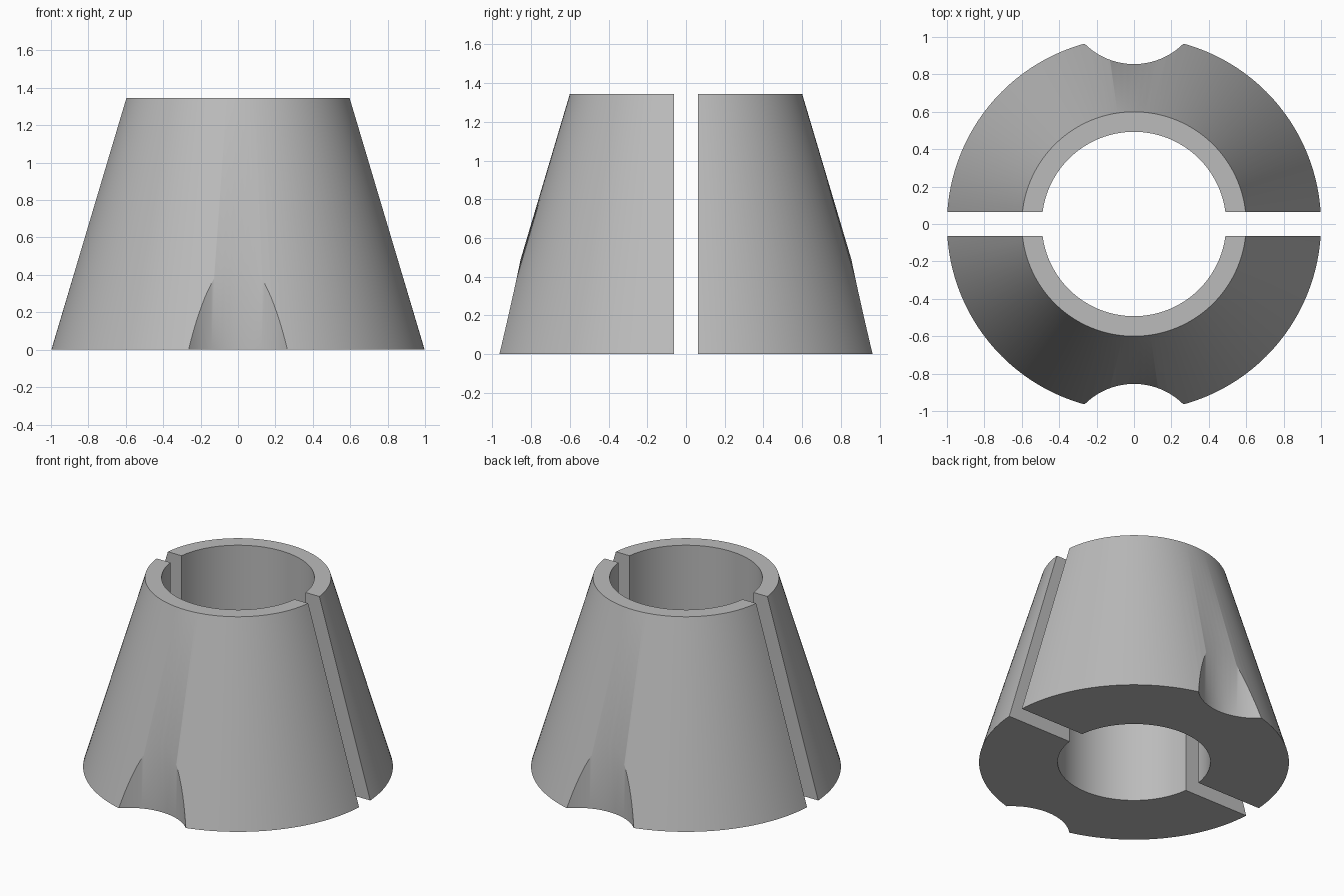
import bpy, math
from mathutils import Matrix

if "Cube" in bpy.data.objects:
    bpy.data.objects.remove(bpy.data.objects["Cube"])

HEIGHT, R_BASE, R_TOP, R_BORE = 1.345, 1.0, 0.6, 0.493
SLOT = 0.063                        # half the gap between the two jaws
NOTCH_R, NOTCH_Y = 0.374, 1.229     # upright scoop in each jaw's foot

grey = bpy.data.materials.new("mid_grey")
grey.use_nodes = True
colour = (0.5, 0.5, 0.5, 1)
grey.diffuse_color = colour
grey.node_tree.nodes["Principled BSDF"].inputs["Base Color"].default_value = colour


def cylinder(radius, y=0):
    bpy.ops.mesh.primitive_cylinder_add(
        vertices=128, radius=radius, depth=4, location=(0, y, 0))
    return bpy.context.object


def cut(target, cutter):
    """Subtract the cutter for good, then discard it."""
    cutter.hide_render = True
    mod = target.modifiers.new("cut", 'BOOLEAN')
    mod.operation = 'DIFFERENCE'
    mod.solver = 'EXACT'
    mod.object = cutter
    bpy.context.view_layer.objects.active = target
    bpy.ops.object.modifier_apply(modifier=mod.name)
    bpy.data.objects.remove(cutter)


# Front jaw: tapered body, bored, halved and scooped
bpy.ops.mesh.primitive_cone_add(vertices=128, radius1=R_BASE, radius2=R_TOP,
                                depth=HEIGHT, location=(0, 0, HEIGHT / 2))
front = bpy.context.object
front.name = "front_jaw"
cut(front, cylinder(R_BORE))
bpy.ops.mesh.primitive_cube_add(size=4, location=(0, 2 - SLOT, 0))
cut(front, bpy.context.object)
cut(front, cylinder(NOTCH_R, -NOTCH_Y))
front.data.transform(front.matrix_world)
front.matrix_world = Matrix.Identity(4)
front.data.materials.clear()
front.data.materials.append(grey)

# Back jaw: the same part turned half a revolution
back = front.copy()
back.data = front.data.copy()
back.name = "back_jaw"
back.data.transform(Matrix.Rotation(math.pi, 4, 'Z'))
bpy.context.collection.objects.link(back)

# Smooth curved walls, crisp rims
for jaw in (front, back):
    bpy.ops.object.select_all(action='DESELECT')
    jaw.select_set(True)
    bpy.context.view_layer.objects.active = jaw
    bpy.ops.object.shade_smooth_by_angle(angle=math.radians(30))
